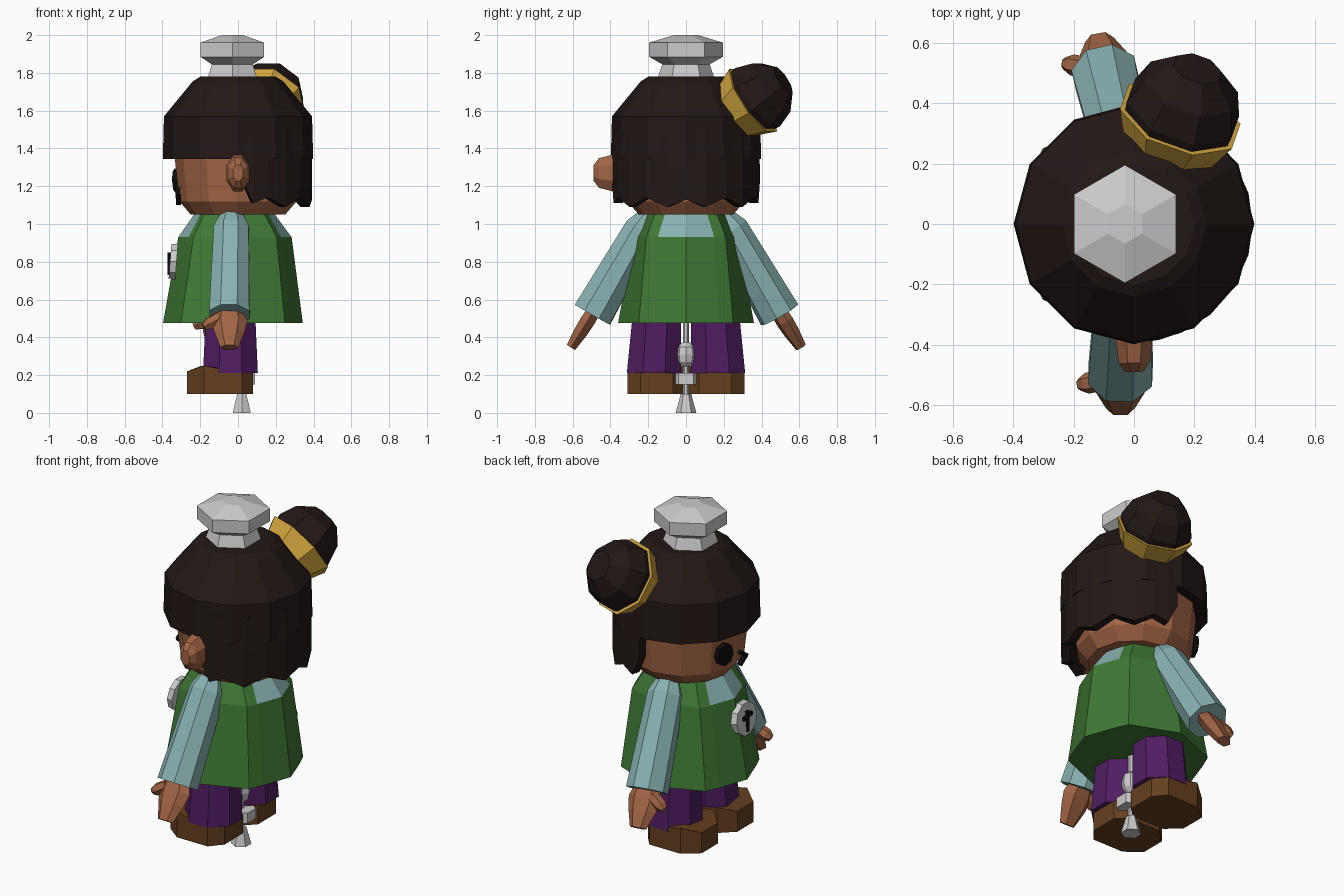
import bpy, bmesh
from math import sin, cos, pi, radians
from mathutils import Vector, Matrix

if "Cube" in bpy.data.objects:
    bpy.data.objects.remove(bpy.data.objects["Cube"])

def material(name, r, g, b):
    m = bpy.data.materials.new(name)
    m.diffuse_color = (r, g, b, 1)
    m.use_nodes = True
    m.node_tree.nodes["Principled BSDF"].inputs["Base Color"].default_value = m.diffuse_color
    return m

SKIN = material("skin", .36, .13, .06)
HAIR = material("hair", .016, .009, .008)
GREEN = material("green_cloth", .05, .19, .035)
BLUE = material("blue_cloth", .25, .44, .44)
PURPLE = material("purple_cloth", .08, .012, .12)
LEATHER = material("leather", .13, .05, .014)
GOLD = material("gold", .65, .38, .05)
BLACK = material("black", .004, .004, .004)

def loft(name, rings, mats=(), caps=(True, True), closed=True, pick=None):
    """Skin a list of equal-length point rings with flat quads."""
    bm = bmesh.new()
    rows = [[bm.verts.new(p) for p in r] for r in rings]
    n = len(rows[0])
    for k, (a, b) in enumerate(zip(rows, rows[1:])):
        for i in range(n if closed else n - 1):
            j = (i + 1) % n
            f = bm.faces.new((a[i], a[j], b[j], b[i]))
            if pick:
                f.material_index = pick(k, i)
    if caps[0]:
        bm.faces.new(rows[0][::-1])
    if caps[1]:
        bm.faces.new(rows[-1])
    bmesh.ops.recalc_face_normals(bm, faces=bm.faces)
    me = bpy.data.meshes.new(name)
    bm.to_mesh(me)
    bm.free()
    for m in mats:
        me.materials.append(m)
    ob = bpy.data.objects.new(name, me)
    bpy.context.collection.objects.link(ob)
    return ob

def ring(n, rx, ry, z, cx=0, cy=0, phase=0):
    return [Vector((cx + rx * cos(phase + 2 * pi * i / n),
                    cy + ry * sin(phase + 2 * pi * i / n), z)) for i in range(n)]

def tube(name, n, stations, origin=(0, 0, 0), axis=(0, 0, 1), mats=(), phase=0):
    """Stations are (distance, rx, ry) along an axis."""
    q = Vector(axis).normalized().to_track_quat('Z', 'Y').to_matrix().to_4x4()
    M = Matrix.Translation(origin) @ q
    rings = [[M @ p for p in ring(n, rx, ry, t, phase=phase)] for t, rx, ry in stations]
    return loft(name, rings, mats)

def turned(name, n, profile, cx, mats=(), phase=0):
    return loft(name, [ring(n, r, r, z, cx, 0, phase) for r, z in profile], mats)

# Head and single exposed ear
turned("head", 12, [(.25, 1.05), (.31, 1.12), (.335, 1.35), (.3, 1.6)], 0, [SKIN])
tube("ear", 8, [(-.08, .055, .09), (.03, .065, .105), (.1, .055, .085), (.13, .03, .045)],
     (0, -.36, 1.27), (0, -1, 0), [SKIN], pi / 8)

# Hair cap with a blunt fringe
turned("hair_cap", 12, [(.33, 1.36), (.398, 1.345), (.392, 1.57), (.24, 1.755), (.2, 1.78)], 0, [HAIR])

# Long jagged hair at the back
ends = [(0, 1.13), (15, 1.09), (33, 1.14), (50, 1.09), (66, 1.14), (78, 1.11), (86, 1.22)]
ends = [(-a, z) for a, z in ends[:0:-1]] + ends
def strand(r, z=None):
    return [Vector((r * cos(radians(a)), r * sin(radians(a)), z or e)) for a, e in ends]
back = loft("back_hair", [strand(.385, 1.5), strand(.392, 1.3), strand(.392)],
            [HAIR], (False, False), closed=False)
sol = back.modifiers.new("thickness", 'SOLIDIFY')
sol.thickness = .05
sol.offset = -1

# Side bun and gold band
bun_at, bun_axis = (.153, .355, 1.655), (.28, .79, .54)
tube("bun_band", 8, [(-.11, .165, .165), (0, .212, .212)], bun_at, bun_axis, [GOLD], pi / 8)
tube("bun", 8, [(-.02, .19, .19), (.03, .198, .198), (.125, .165, .165), (.2, .085, .085)],
     bun_at, bun_axis, [HAIR], pi / 8)

# Grey knob above the head and stand below
turned("top_knob", 6, [(.155, 1.76), (.125, 1.845), (.195, 1.885), (.195, 1.96), (.065, 2.0)], -.03, phase=pi / 2)
turned("stand_foot", 6, [(.055, 0), (.028, .1)], .02, phase=pi / 2)
turned("stand_rod", 6, [(.016, .08), (.016, .48)], .02, phase=pi / 2)
turned("stand_plate", 6, [(.08, .15), (.08, .21)], .02, phase=pi / 2)
turned("stand_ball", 8, [(.02, .245), (.045, .27), (.052, .31), (.045, .35), (.02, .372)], .02)

# Face: round eye on one side, angled mark on the other
tube("eye", 8, [(0, .055, .065), (.03, .055, .065)], (-.305, .1, 1.23), (-1, .3, -.05), [BLACK])

def bar(name, centre, length, width, tilt):
    """Thin black bar facing -x, turned about x."""
    M = Matrix.Translation(centre) @ Matrix.Rotation(tilt, 4, 'X')
    rect = [(-length / 2, -width / 2), (length / 2, -width / 2), (length / 2, width / 2), (-length / 2, width / 2)]
    loft(name, [[M @ Vector((x, u, v)) for u, v in rect] for x in (-.012, .012)], [BLACK])

bar("face_mark_upper", (-.318, -.075, 1.165), .07, .02, radians(35))
bar("face_mark_lower", (-.315, -.075, 1.13), .07, .02, radians(-35))

# Tunic, with blue shirt panels showing at the front and back of the yoke
def tunic_ring(z, cx, half):
    q = half                      # quarter outline: back centre to side
    pts = q + [(-x, y) for x, y in q[-2::-1]]
    pts += [(x, -y) for x, y in pts[-2:0:-1]]
    return [Vector((cx + x, y, z)) for x, y in pts]

hem = [(.37, 0), (.31, .17), (.275, .25), (0, .36)]
chest = [(.3, 0), (.245, .15), (.22, .21), (0, .275)]
neck = [(.185, 0), (.16, .1), (.14, .15), (0, .2)]
loft("tunic", [tunic_ring(.475, -.027, hem), tunic_ring(.93, -.016, chest), tunic_ring(1.09, -.02, neck)],
     [GREEN, BLUE], pick=lambda k, i: int(k == 1 and i in (0, 5, 6, 11)))

# Chest badge with a plain cross mark
tube("badge", 10, [(0, .1, .1), (.035, .095, .095)], (-.325, -.05, .8), (-1, 0, .08))
bar("badge_upright", (-.36, -.05, .79), .02, .12, 0)
bar("badge_crossbar", (-.36, -.05, .82), .08, .02, radians(-10))

for side, s, fwd in (("right", -1, 0), ("left", 1, .05)):
    # Sleeve
    wrist = Vector((-.045 - fwd, s * .495, .52))
    shoulder = Vector((-.035, s * .235, .975))
    d = wrist - shoulder
    L = d.length
    tube(side + "_sleeve", 8, [(-.1, .055, .05), (0, .1, .095), (L, .115, .115)],
         shoulder, d, [BLUE], pi / 8)
    # Hand and thumb
    hd = Vector((-.4 * fwd, s * .11, -.175))
    tube(side + "_hand", 6, [(-.03, .07, .042), (.04, .095, .045), (.11, .08, .042), (.205, .048, .03)],
         wrist + Vector((0, s * .005, 0)), hd, [SKIN])
    tube(side + "_thumb", 6, [(0, .035, .035), (.07, .035, .035), (.1, .02, .02)],
         wrist + Vector((-.05, s * .02, -.015)), (-.8, s * .15, -.45), [SKIN])
    # Trouser leg
    loft(side + "_leg", [ring(8, .145 / cos(pi / 8), .155, .21, -.04, s * .17, pi / 8),
                         ring(8, .132 / cos(pi / 8), .14, .5, -.04, s * .155, pi / 8)], [PURPLE])
    # Boot: chamfered plan, instep higher than the toe
    plan = [(.08, .07), (.08, .24), (.02, .31), (-.18, .31), (-.27, .24), (-.27, .09), (-.19, .015), (.02, .015)]
    top = [.21, .21, .21, .25, .22, .22, .25, .21]
    loft(side + "_boot", [[Vector((x, s * y, .1)) for x, y in plan],
                          [Vector((x, s * y, z)) for (x, y), z in zip(plan, top)]], [LEATHER])
